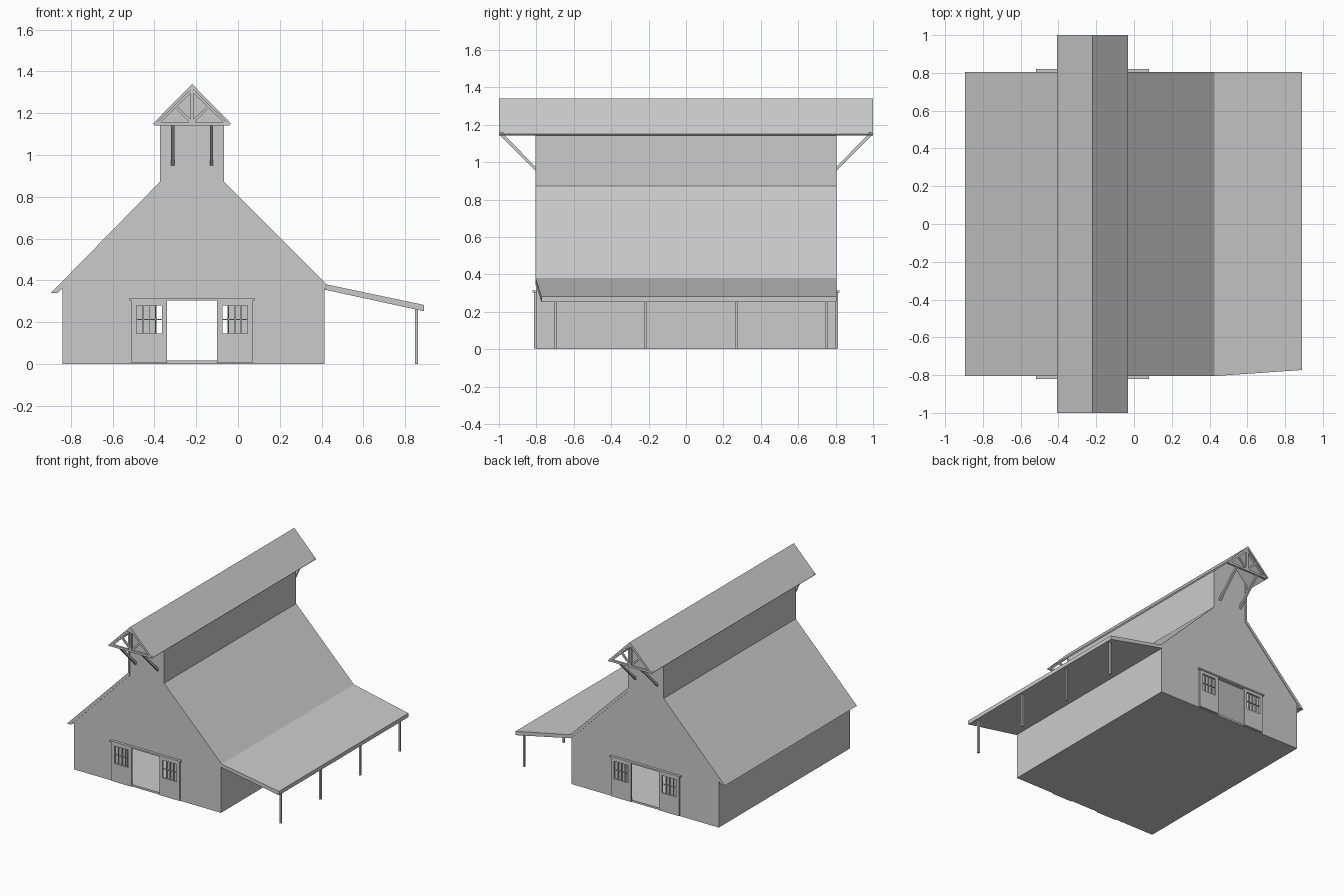
import bpy, bmesh
from mathutils import Vector

cube = bpy.data.objects.get("Cube")
if cube:
    bpy.data.objects.remove(cube, do_unlink=True)

grey = bpy.data.materials.new("plain_grey")
grey.use_nodes = True
colour = (0.6, 0.6, 0.6, 1)
grey.diffuse_color = colour
grey.node_tree.nodes["Principled BSDF"].inputs["Base Color"].default_value = colour

CX = -0.22      # centre line of the barn
END = 0.805     # half length of the barn


def finish(name, bm):
    bmesh.ops.recalc_face_normals(bm, faces=bm.faces)
    mesh = bpy.data.meshes.new(name)
    bm.to_mesh(mesh)
    bm.free()
    mesh.materials.append(grey)
    obj = bpy.data.objects.new(name, mesh)
    bpy.context.collection.objects.link(obj)
    return obj


def prism(name, profile, y0, y1):
    """Extrude an x-z outline along y."""
    bm = bmesh.new()
    face = bm.faces.new([bm.verts.new((x, y0, z)) for x, z in profile])
    new = bmesh.ops.extrude_face_region(bm, geom=[face])["geom"]
    verts = [v for v in new if isinstance(v, bmesh.types.BMVert)]
    bmesh.ops.translate(bm, vec=(0, y1 - y0, 0), verts=verts)
    return finish(name, bm)


def box(name, x0, x1, y0, y1, z0, z1):
    return prism(name, [(x0, z0), (x1, z0), (x1, z1), (x0, z1)], y0, y1)


def beam(name, start, end, width):
    """Square bar between two points."""
    start, end = Vector(start), Vector(end)
    axis = end - start
    bm = bmesh.new()
    bmesh.ops.create_cube(bm, size=1)
    bmesh.ops.scale(bm, vec=(width, width, axis.length), verts=bm.verts)
    turn = Vector((0, 0, 1)).rotation_difference(axis).to_matrix()
    bmesh.ops.rotate(bm, matrix=turn, verts=bm.verts)
    bmesh.ops.translate(bm, vec=(start + end) / 2, verts=bm.verts)
    return finish(name, bm)


# Body: floor and long side walls
box("floor", -0.84, 0.415, -0.8, 0.8, 0, 0.015)
box("right_side_wall", -0.84, -0.825, -0.8, 0.8, 0, 0.37)
box("left_side_wall", 0.4, 0.415, -0.8, 0.8, 0, 0.37)

# Lower roofs, each running on up the raised centre
prism("right_roof", [(-0.895, 0.34), (-0.373, 0.872), (-0.373, 1.17), (-0.36, 1.17),
                     (-0.36, 0.855), (-0.862, 0.34)], -END, END)
prism("left_roof", [(0.425, 0.38), (-0.067, 0.872), (-0.067, 1.17), (-0.08, 1.17),
                    (-0.08, 0.855), (0.415, 0.357)], -END, END)

# Lean-to roof with a slightly skewed front edge
lean_to = prism("lean_to_roof", [(0.425, 0.38), (0.89, 0.282), (0.89, 0.252),
                                 (0.415, 0.355)], -END, END)
for v in lean_to.data.vertices:
    if v.co.x > 0.8 and v.co.y < 0:
        v.co.y = -0.773

# Lean-to posts and the inner posts
for y in (-0.7, -0.215, 0.27, 0.752):
    box("lean_to_post", 0.847, 0.861, y - 0.007, y + 0.007, 0, 0.265)
for y in (-0.225, 0.28):
    for x in (-0.478, 0.037):
        box("inner_post", x - 0.01, x + 0.01, y - 0.01, y + 0.01, -0.0, 0.73)

# Raised gable roof
prism("top_roof", [(CX - 0.187, 1.15), (CX, 1.34), (CX + 0.187, 1.15), (CX + 0.18, 1.142),
                   (CX, 1.318), (CX - 0.18, 1.142)], -1, 1)

gable = [(-0.84, 0), (-0.39, 0), (-0.39, 0.305), (-0.05, 0.305), (-0.05, 0), (0.415, 0),
         (0.415, 0.362), (-0.075, 0.86), (-0.075, 1.17), (CX, 1.32),
         (-0.365, 1.17), (-0.365, 0.86), (-0.84, 0.37)]

for side, end in ((-1, "front"), (1, "back")):
    # End wall with its doorway
    prism(end + "_wall", gable, side * 0.8, side * 0.785)

    # Sliding doors with small-paned windows
    y0, y1 = side * 0.8, side * 0.814
    for hand, label in ((-1, "right"), (1, "left")):
        name = f"{end}_{label}_door"

        def part(suffix, a, b, z0, z1, depth=y1):
            box(name + suffix, CX + hand * a, CX + hand * b, y0, depth, z0, z1)

        part("_panel", 0.12, 0.29, 0.005, 0.145)
        part("_top_rail", 0.12, 0.29, 0.28, 0.305)
        part("_inner_stile", 0.12, 0.145, 0.145, 0.28)
        part("_outer_stile", 0.265, 0.29, 0.145, 0.28)
        for i in range(1, 4):
            bar = 0.145 + i * 0.03
            part("_upright_bar", bar - 0.002, bar + 0.002, 0.145, 0.28, side * 0.808)
        part("_cross_bar", 0.145, 0.265, 0.21, 0.214, side * 0.808)
    box(end + "_door_track", CX - 0.3, CX + 0.3, y0, side * 0.82, 0.304, 0.315)

    # Open truss under the roof overhang
    y = side * 0.985
    box(end + "_tie_beam", CX - 0.18, CX + 0.18, y - 0.008, y + 0.008, 1.142, 1.158)
    box(end + "_king_post", CX - 0.008, CX + 0.008, y - 0.008, y + 0.008, 1.15, 1.32)
    for hand in (-1, 1):
        beam(end + "_rafter", (CX + hand * 0.168, y, 1.15), (CX, y, 1.313), 0.015)
        beam(end + "_strut", (CX, y, 1.155), (CX + hand * 0.08, y, 1.233), 0.013)
        # Slanted brace back to the wall
        x = CX + hand * 0.093
        beam(end + "_brace", (x, side * 0.795, 0.955), (x, y, 1.147), 0.016)
